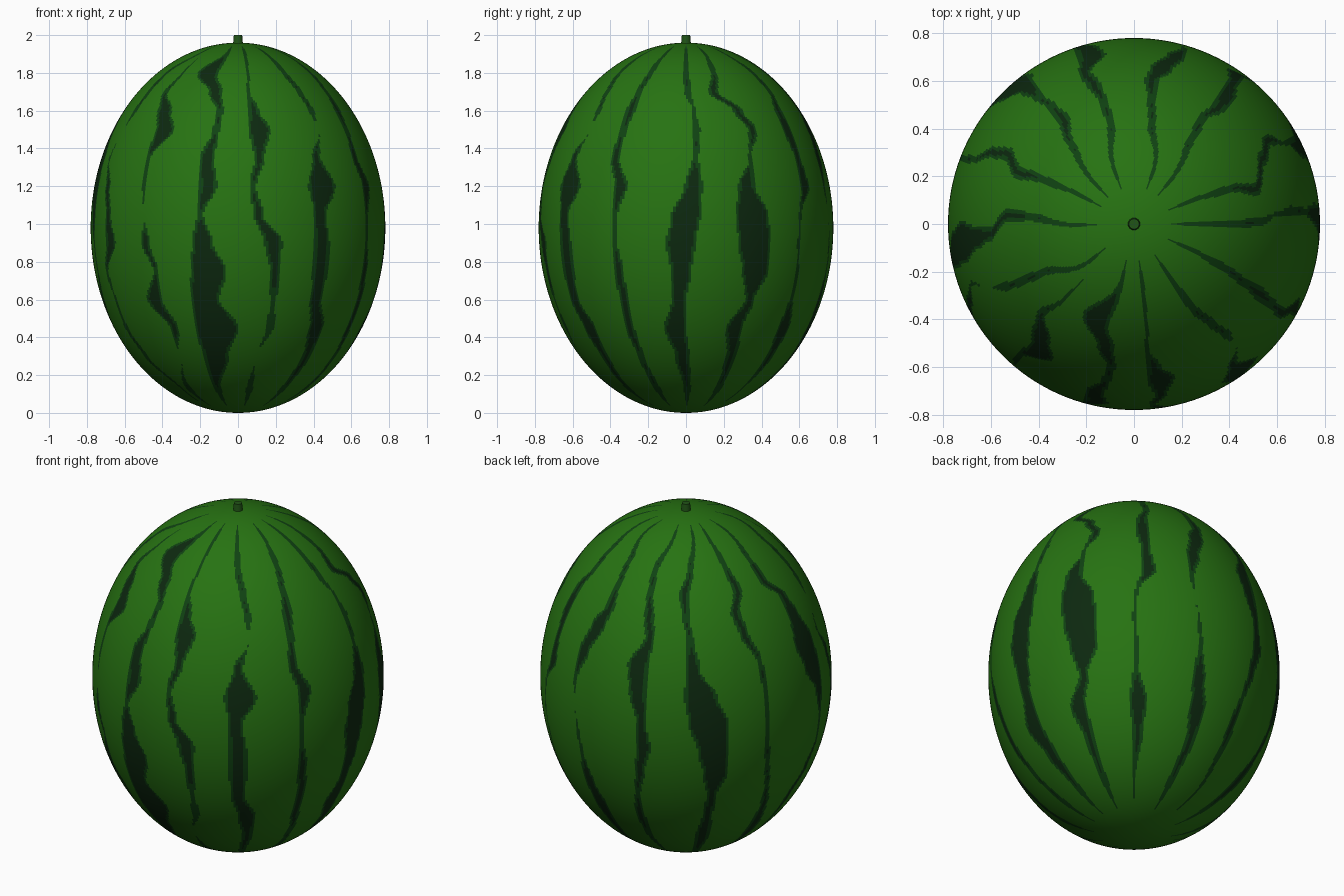
import bpy
import bmesh
from math import atan2, degrees, radians, sqrt

if "Cube" in bpy.data.objects:
    bpy.data.objects.remove(bpy.data.objects["Cube"], do_unlink=True)

RADIUS, HALF_HEIGHT = 0.78, 0.98
RIM = 0.018  # width of the paler border round each dark stripe


def make_material(name, colour):
    material = bpy.data.materials.new(name)
    material.use_nodes = True
    material.diffuse_color = (*colour, 1)
    shader = next(n for n in material.node_tree.nodes if n.type == "BSDF_PRINCIPLED")
    shader.inputs["Base Color"].default_value = (*colour, 1)
    shader.inputs["Roughness"].default_value = 0.6
    return material


rind_green = make_material("rind green", (0.02, 0.17, 0.006))
rim_green = make_material("stripe rim green", (0.005, 0.055, 0.006))
dark_green = make_material("stripe dark green", (0.004, 0.022, 0.005))
stem_green = make_material("stem green", (0.015, 0.09, 0.008))

# Heights at which every stripe is described, from the top down
LEVELS = [1.92, 1.8, 1.7, 1.6, 1.5, 1.35, 1.2, 1.05, 0.9, 0.75, 0.6, 0.45, 0.3, 0.12]
TOP_END, BOTTOM_END = 1.952, 0.02

stripes = []


def add_stripe(heading, sway, width):
    """heading: degrees from the front; sway: degrees off it per level;
    width: half width per level in hundredths, nought for a gap."""
    stripes.append((heading, sway, width))


# Stripes, anticlockwise from the front
add_stripe(heading=10,
           sway=[-2, -3, -4, -2, 0, -1, -4, -2, 4, 5, 5, 5, 0, -1],
           width=[1, 1, 1, 3, 6, 3, 2, 3, 5, 3, 2, 2, 0, 2])
add_stripe(heading=37,
           sway=[-3, -2, 1, 3, 3, -2, -1, -3, -2, -2, -2, 2, 3, 1],
           width=[1, 2, 2, 2, 0, 3, 9, 4, 5, 5, 4, 5, 3, 2])
add_stripe(heading=62,
           sway=[4, 2, 0, -1, -2, -3, 1, -1, -1, 0, 1, 1, 3, 5],
           width=[1, 2, 2, 3, 2, 3, 4, 2, 2, 3, 3, 3, 2, 2])
add_stripe(heading=90,
           sway=[0, 0, 1, 4, 5, 4, 3, 0, -2, -2, -3, -5, -2, 1],
           width=[1, 2, 2, 1, 2, 2, 5, 8, 8, 6, 4, 6, 4, 2])
add_stripe(heading=115,
           sway=[-3, -5, -9, 2, 7, 3, 0, 2, 3, 4, 3, -2, 0, 1],
           width=[1, 2, 3, 3, 3, 1, 5, 10, 10, 8, 3, 5, 3, 2])
add_stripe(heading=143,
           sway=[-3, 3, 4, 1, 1, 2, 3, -2, -3, -2, -2, -1, -1, -3],
           width=[1, 2, 2, 3, 4, 3, 4, 1, 1, 1, 2, 5, 3, 1])
add_stripe(heading=168,
           sway=[-8, 2, 4, 5, 2, -2, -4, -3, -1, 0, 1, 3, 4, 2],
           width=[1, 2, 2, 3, 5, 4, 2, 0, 1, 2, 4, 5, 3, 2])
add_stripe(heading=-164,
           sway=[4, -3, -2, 0, 2, -2, -1, 1, 2, 0, -2, -3, -2, 1],
           width=[1, 2, 2, 3, 3, 6, 5, 3, 4, 3, 2, 3, 2, 1])
add_stripe(heading=-138,
           sway=[2, -4, -8, -7, -5, -4, -1, 2, 4, 5, 4, 3, 2, 1],
           width=[1, 2, 3, 2, 2, 4, 9, 11, 9, 7, 3, 3, 4, 2])
add_stripe(heading=-113,
           sway=[-5, -3, -1, -6, -4, 1, 2, 2, 2, 3, 5, 7, 8, 8],
           width=[1, 2, 3, 3, 3, 2, 2, 2, 2, 2, 2, 3, 4, 2])
add_stripe(heading=-84,
           sway=[-5, -10, -10, -2, -1, 0, 2, 5, 6, 6, 2, -4, -6, -6],
           width=[1, 2, 3, 3, 5, 9, 8, 4, 2, 2, 3, 3, 2, 1])
add_stripe(heading=-64,
           sway=[14, 2, 1, 0, -2, -6, -1, 2, 4, -2, 0, 0, 4, 14],
           width=[1, 2, 2, 2, 0, 1, 3, 3, 5, 2, 1, 2, 2, 1])
add_stripe(heading=-38,
           sway=[-4, -5, -8, -2, 2, -3, -3, -2, -1, 3, 0, 7, 5, -4],
           width=[0, 1, 2, 5, 6, 2, 1, 0, 3, 2, 5, 3, 0, 2])
add_stripe(heading=-13,
           sway=[1, -9, 0, 4, 3, 0, 1, -2, -1, 1, -1, 3, 1, -3],
           width=[1, 6, 4, 2, 2, 4, 5, 2, 6, 10, 8, 12, 7, 2])


def sample(values, z):
    """Ease between the values of the two levels round z."""
    if z >= LEVELS[0]:
        return values[0]
    for i in range(len(LEVELS) - 1):
        upper, lower = LEVELS[i], LEVELS[i + 1]
        if z >= lower:
            t = (upper - z) / (upper - lower)
            t = t * t * (3 - 2 * t)
            return values[i] + (values[i + 1] - values[i]) * t
    return values[-1]


def stripes_at(z):
    """Centre angle and half width of each stripe on the ring at height z."""
    taper = 1.0
    if z > LEVELS[0]:
        taper = max(0.0, (TOP_END - z) / (TOP_END - LEVELS[0]))
    elif z < LEVELS[-1]:
        taper = max(0.0, (z - BOTTOM_END) / (LEVELS[-1] - BOTTOM_END))
    return [(heading + sample(sway, z), sample(width, z) * taper / 100)
            for heading, sway, width in stripes]


def colour_slot(x, y, ring):
    """0 rind, 1 stripe rim, 2 stripe core."""
    angle, radius = degrees(atan2(x, -y)), sqrt(x * x + y * y)
    depth = 0.0
    for centre, half_width in ring:
        gap = abs((angle - centre + 180) % 360 - 180)
        depth = max(depth, half_width - radians(gap) * radius)
    if depth > RIM:
        return 2
    return 1 if depth > 0.002 else 0


def finish(name, bm, materials):
    mesh = bpy.data.meshes.new(name)
    bm.to_mesh(mesh)
    bm.free()
    for material in materials:
        mesh.materials.append(material)
    obj = bpy.data.objects.new(name, mesh)
    bpy.context.collection.objects.link(obj)
    return obj


# Rind: a fine ellipsoid, its faces coloured by the stripe rule
bm = bmesh.new()
bmesh.ops.create_uvsphere(bm, u_segments=360, v_segments=220, radius=1)
bmesh.ops.scale(bm, vec=(RADIUS, RADIUS, HALF_HEIGHT), verts=bm.verts)
bmesh.ops.translate(bm, vec=(0, 0, HALF_HEIGHT), verts=bm.verts)
rings = {}
for face in bm.faces:
    face.smooth = True
    x, y, z = face.calc_center_median()
    key = round(z, 4)
    if key not in rings:
        rings[key] = stripes_at(z)
    face.material_index = colour_slot(x, y, rings[key])
finish("melon_rind", bm, [rind_green, rim_green, dark_green])

# Stem: a short tapered stub
bm = bmesh.new()
bmesh.ops.create_cone(bm, cap_ends=True, segments=24, radius1=0.027, radius2=0.022, depth=0.06)
bmesh.ops.translate(bm, vec=(0, 0, 1.97), verts=bm.verts)
for face in bm.faces:
    face.smooth = len(face.verts) == 4
for edge in bm.edges:
    edge.smooth = all(f.smooth for f in edge.link_faces)
finish("stem", bm, [stem_green])
